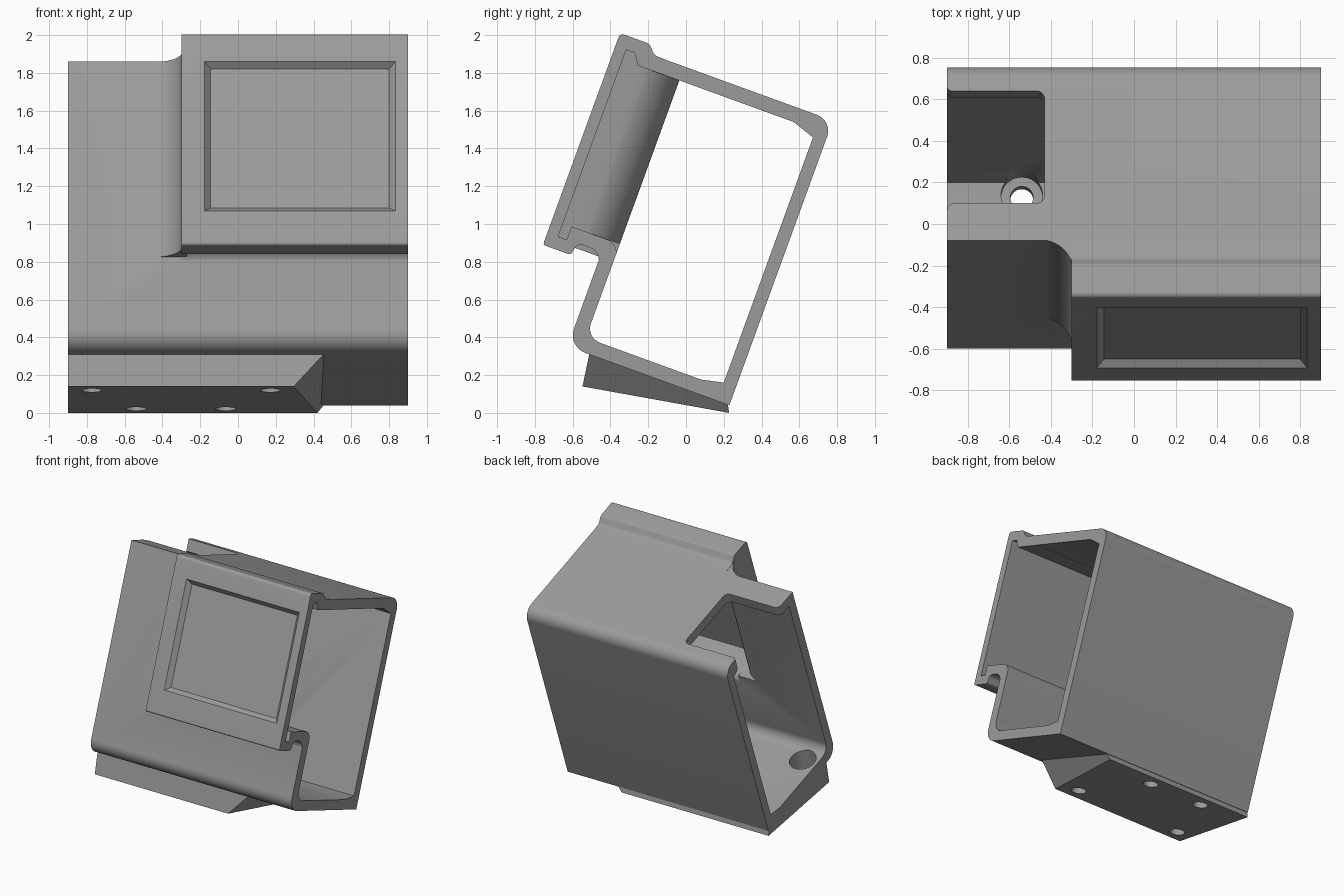
import bpy, bmesh, math
from mathutils import Vector

if "Cube" in bpy.data.objects:
    bpy.data.objects.remove(bpy.data.objects["Cube"])

TILT = math.radians(20)
C, S = math.cos(TILT), math.sin(TILT)

grey = bpy.data.materials.new("plain grey")
grey.diffuse_color = (0.33, 0.33, 0.33, 1)
grey.use_nodes = True
grey.node_tree.nodes["Principled BSDF"].inputs["Base Color"].default_value = grey.diffuse_color


def tilted(x, u, v):
    """Housing frame (u = depth, v = height) leaned back about x."""
    return Vector((x, u * C + v * S, -u * S + v * C))


def loft(name, loop_a, loop_b):
    """Closed solid between two matching loops."""
    bm = bmesh.new()
    a = [bm.verts.new(p) for p in loop_a]
    b = [bm.verts.new(p) for p in loop_b]
    n = len(a)
    bm.faces.new(a)
    bm.faces.new(b[::-1])
    for i in range(n):
        bm.faces.new((a[i], b[i], b[(i + 1) % n], a[(i + 1) % n]))
    bmesh.ops.recalc_face_normals(bm, faces=bm.faces)
    if bm.calc_volume(signed=True) < 0:
        bmesh.ops.reverse_faces(bm, faces=bm.faces)
    mesh = bpy.data.meshes.new(name)
    bm.to_mesh(mesh)
    bm.free()
    mesh.materials.append(grey)
    ob = bpy.data.objects.new(name, mesh)
    bpy.context.collection.objects.link(ob)
    return ob


def rounded(points, steps=8):
    """Polygon from (a, b) or (a, b, radius) corners."""
    out = []
    n = len(points)
    for i, p in enumerate(points):
        here = Vector(p[:2])
        if len(p) < 3:
            out.append(here)
            continue
        d0 = (Vector(points[i - 1][:2]) - here).normalized()
        d1 = (Vector(points[(i + 1) % n][:2]) - here).normalized()
        half = d0.angle(d1) / 2
        centre = here + (d0 + d1).normalized() * (p[2] / math.sin(half))
        start = here + d0 * (p[2] / math.tan(half)) - centre
        end = here + d1 * (p[2] / math.tan(half)) - centre
        sweep = start.angle(end)
        for k in range(steps + 1):
            t = k / steps
            out.append(centre + (start * math.sin((1 - t) * sweep)
                                 + end * math.sin(t * sweep)) / math.sin(sweep))
    return out


def along_x(name, pts, x0, x1):
    return loft(name, [tilted(x0, *p) for p in pts], [tilted(x1, *p) for p in pts])


def along_v(name, pts, v0, v1):
    return loft(name, [tilted(*p, v0) for p in pts], [tilted(*p, v1) for p in pts])


def arc(cx, cy, r, a0, a1, steps=12):
    return [(cx + r * math.cos(math.radians(a0 + (a1 - a0) * k / steps)),
             cy + r * math.sin(math.radians(a0 + (a1 - a0) * k / steps)))
            for k in range(steps + 1)]


def cylinder(name, base, axis, r, h0, h1, sides=32):
    side = Vector((1, 0, 0))
    other = axis.cross(side)
    ring = [base + (side * math.cos(t) + other * math.sin(t)) * r
            for t in (2 * math.pi * k / sides for k in range(sides))]
    return loft(name, [p + axis * h0 for p in ring], [p + axis * h1 for p in ring])


def volume(mesh):
    bm = bmesh.new()
    bm.from_mesh(mesh)
    result = bm.calc_volume(signed=True)
    bm.free()
    return result


def combine(target, tool, operation):
    """Boolean with a second solver as fallback, then discard the tool."""
    tool.hide_render = True
    before = volume(target.data)
    mod = target.modifiers.new("combine", 'BOOLEAN')
    mod.operation, mod.object = operation, tool
    for solver in ('MANIFOLD', 'EXACT'):
        mod.solver = solver
        bpy.context.view_layer.update()
        graph = bpy.context.evaluated_depsgraph_get()
        mesh = bpy.data.meshes.new_from_object(target.evaluated_get(graph))
        ratio = volume(mesh) / before
        if (1 < ratio < 2) if operation == 'UNION' else (0.1 < ratio < 1):
            target.data = mesh
            break
    target.modifiers.remove(mod)
    bpy.data.objects.remove(tool)


# Outer tube (overlong, both ends trimmed below)
housing = along_x("housing", rounded([
    (-0.71, 0.116, 0.1), (0.202, 0.116), (0.202, 1.72, 0.09), (-0.71, 1.72)]), -1.0, 1.0)

# Raised front panel with hooked lower lip
panel = along_x("front_panel", rounded([
    (-0.65, 1.66), (-0.65, 1.718), (-0.805, 1.722, 0.045), (-0.85, 1.77, 0.03),
    (-1.016, 1.77, 0.025), (-1.016, 0.577, 0.015), (-0.86, 0.577, 0.02),
    (-0.845, 0.648, 0.035), (-0.706, 0.648, 0.07), (-0.706, 0.54), (-0.65, 0.54)]), -0.3, 0.98)
combine(housing, panel, 'UNION')

# Blend between the panel side and the tube front
blend = along_v("side_blend", arc(-0.45, -0.86, 0.153, 90, 2)
                + [(-0.27, -0.86), (-0.27, -0.68), (-0.45, -0.68)], 0.62, 1.7185)
combine(housing, blend, 'UNION')

# Wedge foot with a sloping right end
top_front, low_front = (-0.512, 0.312), (-0.548, 0.14)
low_back, top_back = (0.228, 0.0), (0.222, 0.043)
inner_back, inner_front = (0.18, 0.09), (-0.48, 0.33)
side = [top_front, low_front, low_back, top_back, inner_back, inner_front]
ends = [0.455, 0.295, 0.42, 0.455, 0.455, 0.455]
foot = loft("mounting_foot", [Vector((-0.96, *p)) for p in side],
            [Vector((x, *p)) for x, p in zip(ends, side)])
combine(housing, foot, 'UNION')

# Trim both ends flush
for x0, x1 in ((-1.2, -0.9), (0.9, 1.2)):
    combine(housing, along_x("end_cutter", [(-2, -1), (2, -1), (2, 3), (-2, 3)], x0, x1),
            'DIFFERENCE')

# Hollow interior
interior = along_x("interior_cutter", rounded([
    (-0.635, 0.193, 0.08), (0.014, 0.193), (0.133, 0.219), (0.133, 1.60),
    (0.01, 1.642), (-0.635, 1.642)]), -1, 1)
combine(housing, interior, 'DIFFERENCE')

# Pocket and thin slot behind the front panel
pocket = along_x("pocket_cutter", rounded([
    (-0.6, 0.60), (-0.631, 0.60), (-0.631, 0.72, 0.075), (-0.907, 0.72), (-0.907, 0.645),
    (-0.955, 0.645), (-0.955, 1.698), (-0.905, 1.698), (-0.87, 1.641), (-0.6, 1.641)]),
    -0.225, 1)
combine(housing, pocket, 'DIFFERENCE')
curve = along_v("pocket_curve_cutter", arc(-0.45, -0.86, 0.229, 90, 0)
                + [(-0.15, -0.86), (-0.15, -0.6), (-0.45, -0.6)], 0.722, 1.639)
combine(housing, curve, 'DIFFERENCE')

# Notch in the top at the left end
notch = along_v("notch_cutter", rounded([
    (-1.0, -0.56), (-0.9, -0.56), (-0.9, -0.519, 0.04), (-0.43, -0.519, 0.04),
    (-0.43, 0.055, 0.04), (-0.9, 0.055, 0.025), (-0.9, 0.085), (-1.0, 0.085)]), 1.5, 1.9)
combine(housing, notch, 'DIFFERENCE')


# Bevelled window recess
def rectangle(u, x0, x1, v0, v1):
    return [tilted(x0, u, v0), tilted(x1, u, v0), tilted(x1, u, v1), tilted(x0, u, v1)]


window = loft("window_cutter", rectangle(-0.982, -0.145, 0.80, 0.797, 1.579),
              rectangle(-1.05, -0.211, 0.866, 0.741, 1.641))
combine(housing, window, 'DIFFERENCE')

# Four screw holes through the foot, counterbored from inside
slope = Vector((0, low_back[0] - low_front[0], low_back[1] - low_front[1])).normalized()
axis = Vector((0, -slope.z, slope.y))
for x, y in ((-0.775, -0.43), (-0.54, 0.113), (-0.065, 0.113), (0.17, -0.43)):
    base = Vector((x, y, (low_back[0] - y) * -slope.z / slope.y))
    combine(housing, cylinder("hole_cutter", base, axis, 0.055, -0.1, 0.3), 'DIFFERENCE')
    combine(housing, cylinder("counterbore_cutter", base, axis, 0.1, 0.08, 0.4), 'DIFFERENCE')

# Smooth rounds, crisp edges
bpy.ops.object.select_all(action='DESELECT')
housing.select_set(True)
bpy.context.view_layer.objects.active = housing
bpy.ops.object.shade_smooth_by_angle(angle=math.radians(30))
